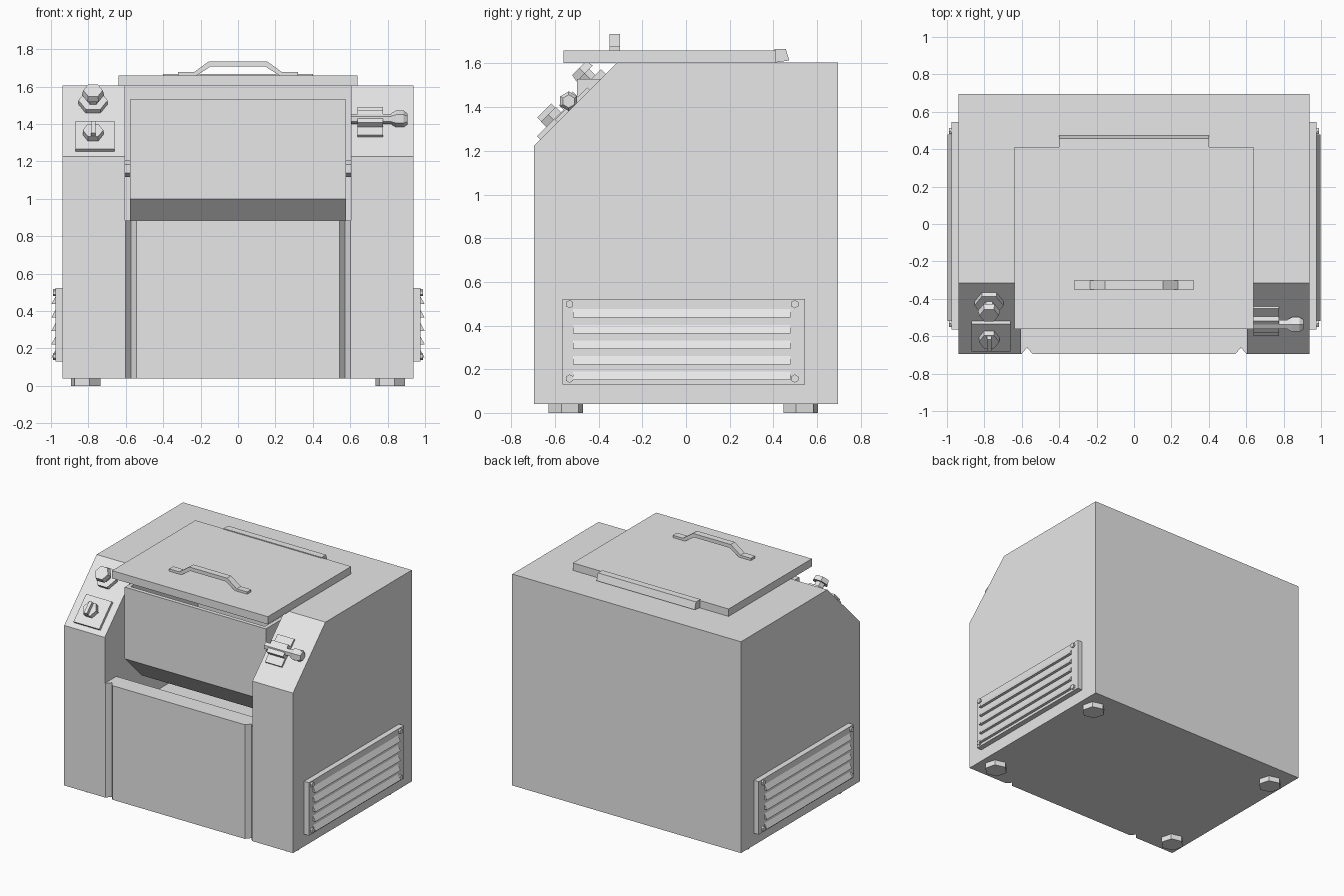
import bpy
import bmesh
from math import radians
from mathutils import Matrix, Vector

cube = bpy.data.objects.get("Cube")
if cube:
    bpy.data.objects.remove(cube, do_unlink=True)

GREY = (0.8, 0.8, 0.8, 1.0)
metal = bpy.data.materials.new("light_grey_metal")
metal.use_nodes = True
metal.diffuse_color = GREY
metal.node_tree.nodes["Principled BSDF"].inputs["Base Color"].default_value = GREY


def finish(name, bm, matrix=None):
    if matrix:
        bm.transform(matrix)
    bmesh.ops.recalc_face_normals(bm, faces=bm.faces)
    mesh = bpy.data.meshes.new(name)
    bm.to_mesh(mesh)
    bm.free()
    mesh.materials.append(metal)
    obj = bpy.data.objects.new(name, mesh)
    bpy.context.collection.objects.link(obj)
    return obj


def prism(name, points, axis, lo, hi):
    """Extrude a 2D profile along x (y,z), y (x,z) or z (x,y)."""
    place = {"x": lambda a, b: (lo, a, b),
             "y": lambda a, b: (a, lo, b),
             "z": lambda a, b: (a, b, lo)}[axis]
    bm = bmesh.new()
    face = bm.faces.new([bm.verts.new(place(a, b)) for a, b in points])
    out = bmesh.ops.extrude_face_region(bm, geom=[face])
    step = Vector([hi - lo if axis == c else 0 for c in "xyz"])
    bmesh.ops.translate(bm, vec=step, verts=[v for v in out["geom"] if isinstance(v, bmesh.types.BMVert)])
    return finish(name, bm)


def box(name, lo, hi, matrix=None):
    bm = bmesh.new()
    bmesh.ops.create_cube(bm, size=1)
    lo, hi = Vector(lo), Vector(hi)
    bmesh.ops.scale(bm, vec=hi - lo, verts=bm.verts)
    bmesh.ops.translate(bm, vec=(lo + hi) / 2, verts=bm.verts)
    return finish(name, bm, matrix)


def hexagon(name, radius, lo, hi, matrix, top=None, turn=30):
    """Six-sided rod along local z from lo to hi."""
    bm = bmesh.new()
    bmesh.ops.create_cone(bm, cap_ends=True, segments=6, radius1=radius,
                          radius2=top or radius, depth=hi - lo)
    shift = Matrix.Translation((0, 0, (lo + hi) / 2)) @ Matrix.Rotation(radians(turn), 4, "Z")
    return finish(name, bm, matrix @ shift)


def on_slope(x, y):
    """Frame on the sloped front face, local z pointing outward."""
    return Matrix.Translation((x, y, y + 1.92)) @ Matrix.Rotation(radians(45), 4, "X")


def cut(target, cutter):
    mod = target.modifiers.new("cut", "BOOLEAN")
    mod.operation = "DIFFERENCE"
    mod.solver = "EXACT"
    mod.object = cutter
    bpy.context.view_layer.objects.active = target
    bpy.ops.object.modifier_apply(modifier=mod.name)
    bpy.data.objects.remove(cutter, do_unlink=True)


# Cabinet with sloped front, open chamber and two vertical front grooves
body = prism("cabinet", [(-0.695, 0.04), (0.695, 0.04), (0.695, 1.605),
                         (-0.315, 1.605), (-0.695, 1.225)], "x", -0.937, 0.937)
cut(body, prism("chamber_cutter", [(-0.8, 0.885), (-0.56, 0.885), (-0.56, 0.6), (0.38, 0.6),
                                   (0.38, 1.7), (-0.8, 1.7)], "x", -0.605, 0.605))
for s in (-1, 1):
    cut(body, prism("groove_cutter", [(s * 0.605, -0.7), (s * 0.538, -0.7),
                                      (s * 0.572, -0.66)], "z", 0, 0.95))

# Mixing tub with sloped underside, hollow and open at the top
tub = prism("tub", [(-0.5, 1.53), (-0.5, 1.0), (-0.3, 0.8), (0.15, 0.8),
                    (0.35, 1.0), (0.35, 1.53)], "x", -0.578, 0.578)
cut(tub, prism("tub_cutter", [(-0.47, 1.6), (-0.47, 1.02), (-0.28, 0.83), (0.13, 0.83),
                              (0.32, 1.02), (0.32, 1.6)], "x", -0.55, 0.55))
for s, side in ((-1, "right"), (1, "left")):
    hexagon(side + "_tub_axle", 0.045, 0.57, 0.61,
            Matrix.Translation((0, -0.08, 1.16)) @ Matrix.Rotation(radians(90 * s), 4, "Y"))

# Lid, hinge and handle
box("lid", (-0.638, -0.562, 1.603), (0.638, 0.413, 1.66))
prism("lid_hinge", [(0.405, 1.604), (0.473, 1.614), (0.457, 1.666), (0.405, 1.666)],
      "x", -0.402, 0.402)
outer = [(0.32, 1.66), (0.32, 1.677), (0.235, 1.677), (0.155, 1.735)]
inner = [(0.145, 1.708), (0.22, 1.66)]
half = outer + [(-x, z) for x, z in reversed(outer)]
prism("lid_handle", half + [(-x, z) for x, z in reversed(inner)] + inner, "y", -0.35, -0.302)

# Feet
for x in (-0.815, 0.815):
    for y in (-0.55, 0.525):
        hexagon("foot", 0.082, 0, 0.045, Matrix.Translation((x, y, 0)), turn=15)

# Side vents with louvres and corner screws
for s, side in ((-1, "right"), (1, "left")):
    box(side + "_vent_plate", (s * 0.955 - 0.022, -0.565, 0.13),
        (s * 0.955 + 0.022, 0.545, 0.522))
    for i in range(5):
        z = 0.15 + i * 0.0715
        prism(side + "_vent_louvre", [(s * 0.97, z), (s * 0.998, z), (s * 0.97, z + 0.052)],
              "y", -0.518, 0.478)
    for y in (-0.533, 0.498):
        for z in (0.157, 0.498):
            hexagon(side + "_vent_screw", 0.019, 0.97, 0.99,
                    Matrix.Translation((0, y, z)) @ Matrix.Rotation(radians(90 * s), 4, "Y"))

# Rotary switch on a square plate
switch = on_slope(-0.765, -0.594)
box("switch_plate", (-0.105, -0.105, -0.01), (0.105, 0.105, 0.02), switch)
knob = on_slope(-0.775, -0.592)
hexagon("switch_knob", 0.055, 0.01, 0.055, knob)
box("switch_pointer", (-0.012, -0.045, 0.05), (0.012, 0.045, 0.08), knob)

# Push button with collar
button = on_slope(-0.775, -0.415)
hexagon("button_collar", 0.078, -0.01, 0.03, button)
hexagon("button_stem", 0.035, 0.02, 0.075, button)
hexagon("button_head", 0.06, 0.07, 0.105, button, top=0.052)

# Sliding latch with round knob
latch = on_slope(0.708, -0.515)
box("latch_plate", (-0.068, -0.105, -0.01), (0.068, 0.105, 0.015), latch)
box("latch_housing", (-0.068, -0.045, 0.01), (0.068, 0.045, 0.05), latch)
along = Matrix.Translation((0, -0.537, 1.427)) @ Matrix.Rotation(radians(90), 4, "Y")
hexagon("latch_rod", 0.027, 0.605, 0.84, along)
hexagon("latch_knob_neck", 0.03, 0.82, 0.845, along, top=0.045)
hexagon("latch_knob", 0.045, 0.845, 0.885, along)
hexagon("latch_knob_tip", 0.045, 0.885, 0.905, along, top=0.03)
